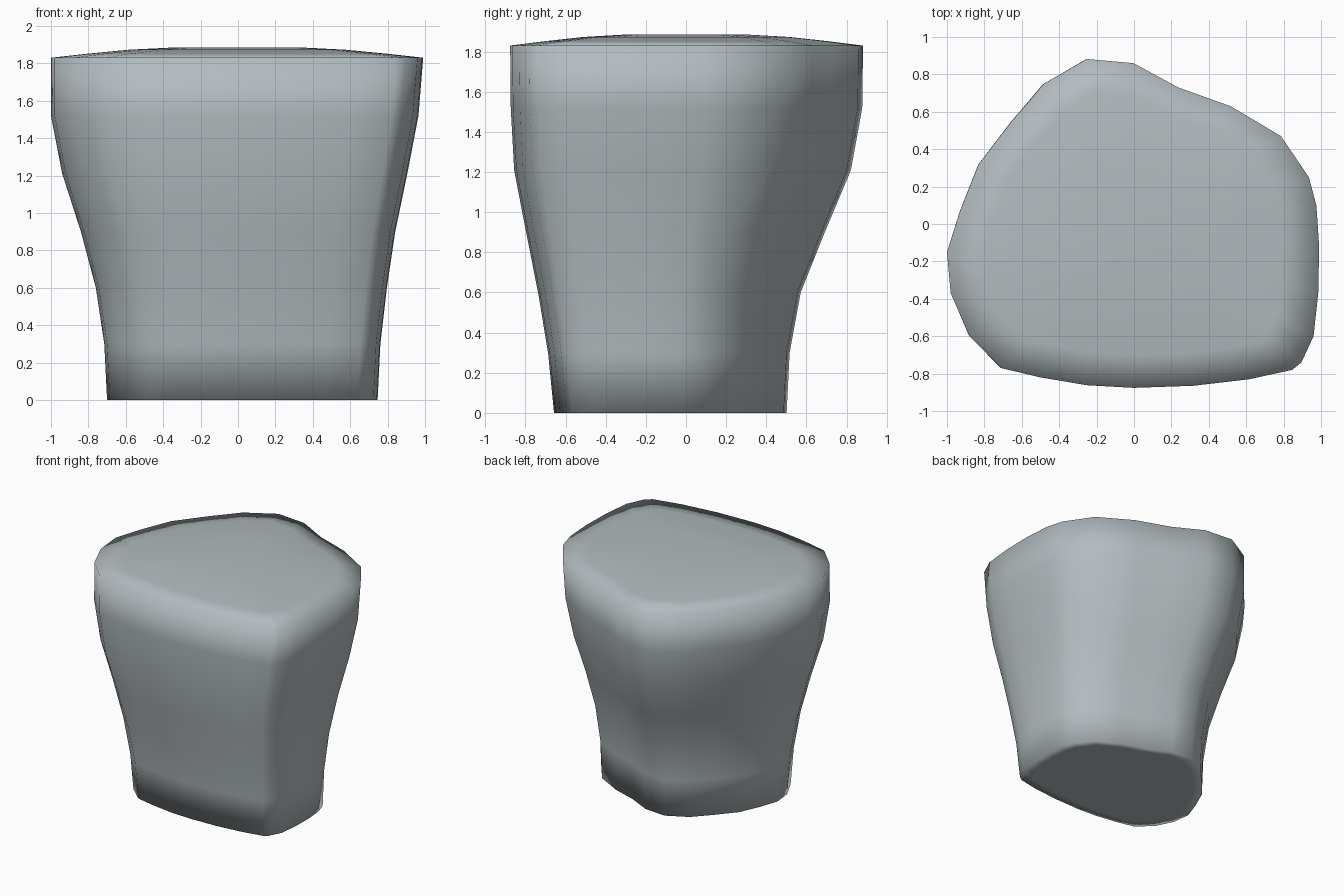
import bpy, bmesh

if "Cube" in bpy.data.objects:
    bpy.data.objects.remove(bpy.data.objects["Cube"])

# Rim outline seen from above, counter-clockwise
RIM = [(0.995, -0.12), (0.98, 0.10), (0.94, 0.25), (0.79, 0.47), (0.52, 0.63),
       (0.24, 0.73), (0.0, 0.86), (-0.25, 0.882), (-0.48, 0.75), (-0.66, 0.54),
       (-0.83, 0.32), (-0.93, 0.07), (-1.0, -0.15), (-0.98, -0.37), (-0.88, -0.60),
       (-0.71, -0.77), (-0.50, -0.82), (-0.25, -0.862), (0.0, -0.876), (0.32, -0.865),
       (0.62, -0.83), (0.85, -0.78), (0.90, -0.74), (0.965, -0.60), (0.99, -0.37)]

# Side profile: height, left, right, front, back
LEVELS = [(0.0, -0.70, 0.75, -0.66, 0.50),
          (0.30, -0.715, 0.765, -0.69, 0.515),
          (0.60, -0.76, 0.80, -0.74, 0.57),
          (0.90, -0.84, 0.845, -0.80, 0.69),
          (1.21, -0.94, 0.91, -0.86, 0.82),
          (1.52, -1.0, 0.97, -0.877, 0.876),
          (1.83, -1.0, 0.995, -0.88, 0.88)]


def fit(level, scale=1.0, lift=0.0):
    """Rim outline stretched into the level's extents, then shrunk to its middle."""
    z, x0, x1, y0, y1 = level
    cx, cy = (x0 + x1) / 2, (y0 + y1) / 2
    return [(cx + x * (x1 - x0) / 2 * scale, cy + y * (y1 - y0) / 1.76 * scale, z + lift)
            for x, y in RIM]


stone = bpy.data.materials.new("cool grey")
stone.diffuse_color = (0.45, 0.50, 0.52, 1)
stone.use_nodes = True
stone.node_tree.nodes["Principled BSDF"].inputs["Base Color"].default_value = stone.diffuse_color

# Flat base, flared sides and shallow domed top as one loft
rings = [fit(LEVELS[0], 0.5), fit(LEVELS[0], 0.88)]
rings += [fit(level) for level in LEVELS]
rings += [fit(LEVELS[-1], s, h) for s, h in ((0.80, 0.022), (0.58, 0.043), (0.34, 0.055))]

bm = bmesh.new()
loops = [[bm.verts.new(p) for p in ring] for ring in rings]
n = len(RIM)
for low, high in zip(loops, loops[1:]):
    for i in range(n):
        j = (i + 1) % n
        bm.faces.new((low[i], low[j], high[j], high[i]))
bm.faces.new(loops[0][::-1])
bm.faces.new(loops[-1])
bmesh.ops.recalc_face_normals(bm, faces=bm.faces[:])
for f in bm.faces:
    f.smooth = True

mesh = bpy.data.meshes.new("flared_block")
bm.to_mesh(mesh)
bm.free()
mesh.materials.append(stone)
bpy.context.collection.objects.link(bpy.data.objects.new("flared_block", mesh))
